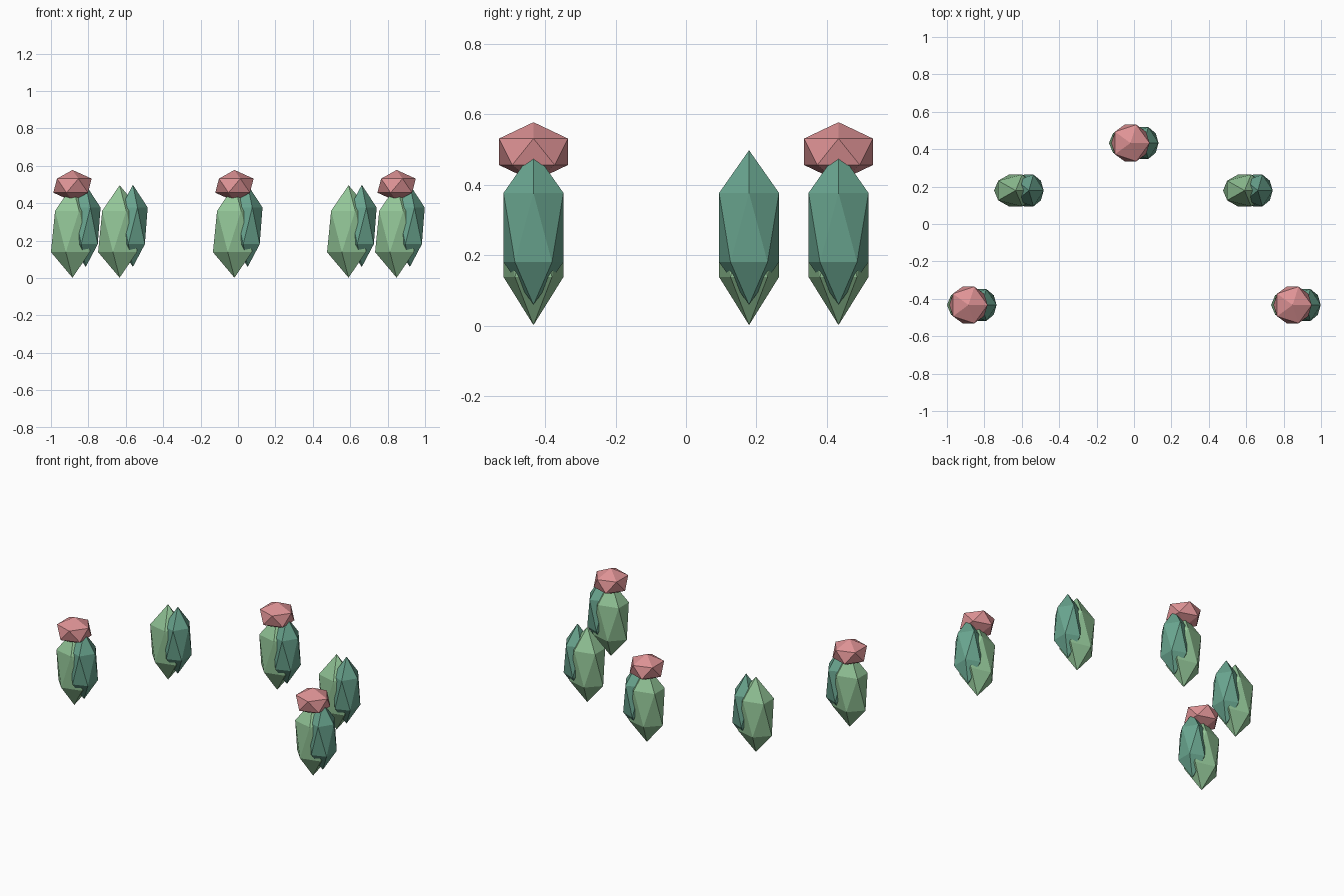
import bpy

cube = bpy.data.objects.get("Cube")
if cube:
    bpy.data.objects.remove(cube, do_unlink=True)


def material(name, rgb):
    mat = bpy.data.materials.new(name)
    mat.use_nodes = True
    colour = (*rgb, 1.0)
    mat.diffuse_color = colour
    mat.node_tree.nodes["Principled BSDF"].inputs["Base Color"].default_value = colour
    return mat


LIGHT_GREEN = material("light_green", (0.29, 0.56, 0.31))
DARK_GREEN = material("dark_green", (0.14, 0.37, 0.27))
PINK = material("flower_pink", (0.73, 0.29, 0.30))


def gem(name, centre, radii, mat):
    """A stretched, flat-faced icosahedron."""
    bpy.ops.mesh.primitive_ico_sphere_add(subdivisions=1, radius=1, location=centre)
    obj = bpy.context.object
    obj.name = name
    obj.scale = radii
    bpy.ops.object.transform_apply(location=False, rotation=False, scale=True)
    bpy.ops.object.shade_flat()
    obj.data.materials.append(mat)


def cactus(name, x, y, flowering):
    # Main stem, with a slimmer side stem merging into its left
    gem(name + "_main_stem", (x, y, 0.249), (0.1286, 0.1, 0.247), LIGHT_GREEN)
    gem(name + "_side_stem", (x + 0.071, y, 0.279), (0.0885, 0.1, 0.2195), DARK_GREEN)
    # Flower sitting over the stem tips
    if flowering:
        gem(name + "_flower", (x, y, 0.494), (0.1145, 0.115, 0.084), PINK)


# Five plants set out in an arc
cactus("front_right_cactus", -0.885, -0.433, True)
cactus("middle_right_cactus", -0.633, 0.179, False)
cactus("back_cactus", -0.019, 0.433, True)
cactus("middle_left_cactus", 0.591, 0.179, False)
cactus("front_left_cactus", 0.848, -0.433, True)
